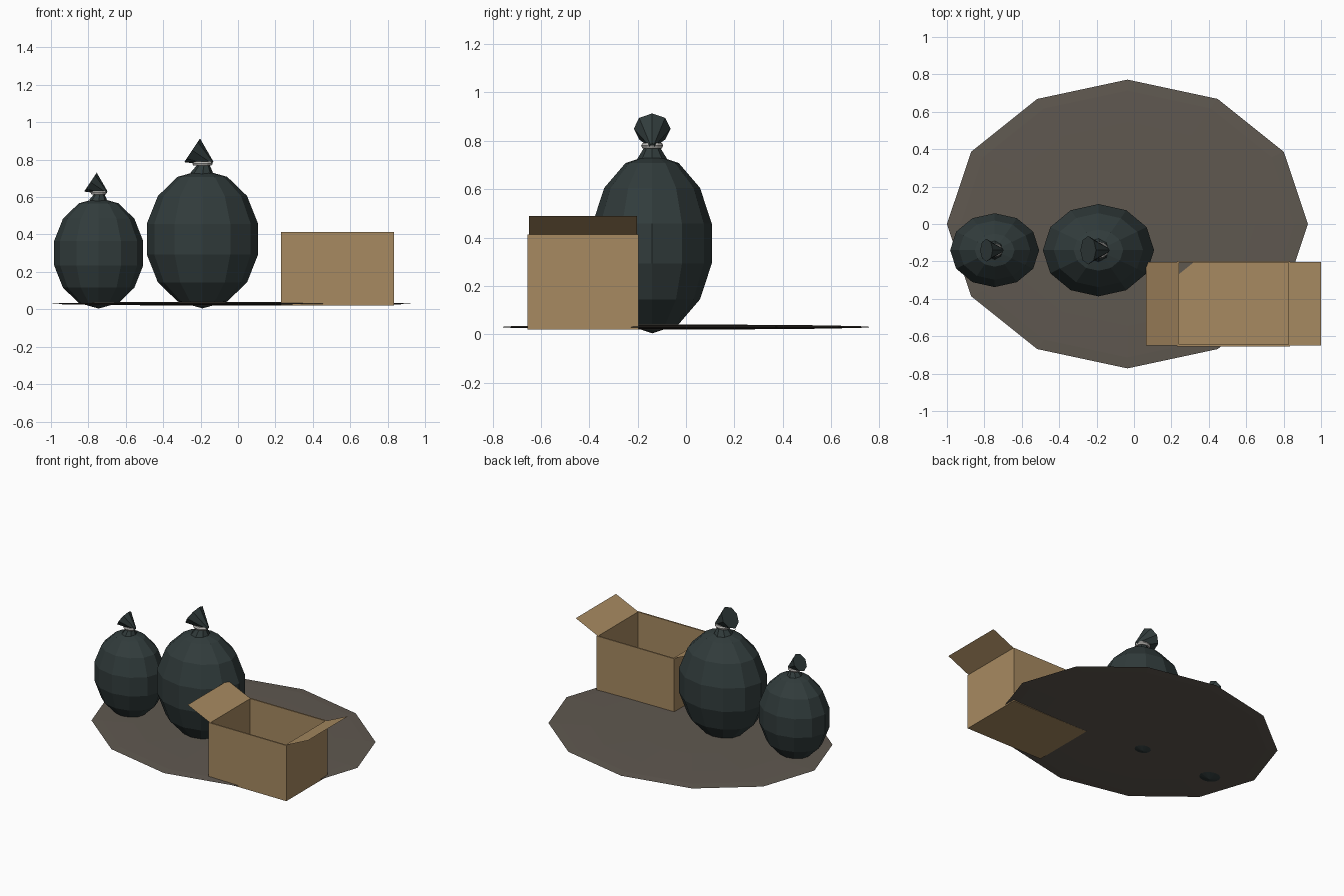
import bpy, bmesh
from mathutils import Matrix, Vector

if "Cube" in bpy.data.objects:
    bpy.data.objects.remove(bpy.data.objects["Cube"])


def material(name, rgb):
    m = bpy.data.materials.new(name)
    m.use_nodes = True
    m.diffuse_color = (*rgb, 1)
    m.node_tree.nodes["Principled BSDF"].inputs["Base Color"].default_value = (*rgb, 1)
    return m


BAG = material("dark bag plastic", (.031, .045, .045))
CARD = material("cardboard tan", (.39, .255, .12))
DIRT = material("grey brown ground", (.115, .098, .08))
TIE = material("pale tie", (.5, .49, .47))


def finish(name, bm, mat):
    bmesh.ops.recalc_face_normals(bm, faces=bm.faces)
    mesh = bpy.data.meshes.new(name)
    bm.to_mesh(mesh)
    bm.free()
    mesh.materials.append(mat)
    ob = bpy.data.objects.new(name, mesh)
    bpy.context.collection.objects.link(ob)
    return ob


def place(loc, scale):
    return Matrix.Translation(loc) @ Matrix.Diagonal((*scale, 1))


def ellipsoid(name, loc, scale, rings, mat):
    bm = bmesh.new()
    bmesh.ops.create_uvsphere(bm, u_segments=12, v_segments=rings, radius=1,
                              matrix=place(loc, scale))
    return finish(name, bm, mat)


def slab(name, low, high, mat):
    low, high = Vector(low), Vector(high)
    bm = bmesh.new()
    bmesh.ops.create_cube(bm, size=1, matrix=place((low + high) / 2, high - low))
    return finish(name, bm, mat)


def cone(name, start, end, r1, r2, sides, mat):
    start, end = Vector(start), Vector(end)
    axis = end - start
    turn = axis.to_track_quat('Z', 'Y').to_matrix().to_4x4()
    bm = bmesh.new()
    bmesh.ops.create_cone(bm, cap_ends=True, segments=sides, radius1=r1, radius2=r2,
                          depth=axis.length,
                          matrix=Matrix.Translation((start + end) / 2) @ turn)
    return finish(name, bm, mat)


# Ground patch: a very flat twelve-sided lens
ellipsoid("ground_patch", (-.035, 0, .03), (.965, .772, .01), 8, DIRT)


# Tied bags: faceted body, pinched neck, tie ring and flared tuft
def bag(prefix, x, y, size):
    neck_x = .01
    parts = [
        ellipsoid(prefix + "_body", (0, 0, .375), (.305, .253, .37), 7, BAG),
        cone(prefix + "_neck", (neck_x - .01, 0, .72), (neck_x, 0, .785), .065, .025, 8, BAG),
        cone(prefix + "_tuft", (-.055, 0, .85), (.052, 0, .779), .076, .012, 8, BAG),
    ]
    bpy.ops.mesh.primitive_torus_add(major_segments=12, minor_segments=6,
                                     major_radius=.042, minor_radius=.013,
                                     location=(0, 0, .78))
    ring = bpy.context.object
    ring.name = prefix + "_tie"
    ring.scale.y = .83
    ring.data.materials.append(TIE)
    parts.append(ring)
    bpy.context.view_layer.update()
    for ob in parts:
        ob.matrix_world = (Matrix.Translation((x, y, 0)) @ Matrix.Scale(size, 4)
                           @ ob.matrix_world)


bag("large_bag", -.19, -.14, 1)
bag("small_bag", -.745, -.14, .8)

# Open cardboard box
X0, X1, Y0, Y1, Z0, Z1 = .23, .835, -.655, -.197, .0205, .412
T = .01
slab("box_floor", (X0, Y0, Z0), (X1, Y1, .0387), CARD)
slab("box_front_wall", (X0, Y0, Z0), (X1, Y0 + T, Z1), CARD)
slab("box_back_wall", (X0, Y1 - T, Z0), (X1, Y1, Z1), CARD)
slab("box_right_wall", (X0, Y0 + T, Z0), (X0 + T, Y1 - T, Z1), CARD)
slab("box_left_wall", (X1 - T, Y0 + T, Z0), (X1, Y1 - T, Z1), CARD)


# Raised end flaps, thin sheets sloping up and outward
def flap(name, hinge, tip):
    bm = bmesh.new()
    corners = [(hinge, Y0 + .005, Z1), (tip, Y0 + .005, .49),
               (tip, Y1 - .005, .49), (hinge, Y1 - .005, Z1)]
    bm.faces.new([bm.verts.new(c) for c in corners])
    finish(name, bm, CARD)


flap("right_flap", X0 + T / 2, .063)
flap("left_flap", X1 - T / 2, 1.0)
